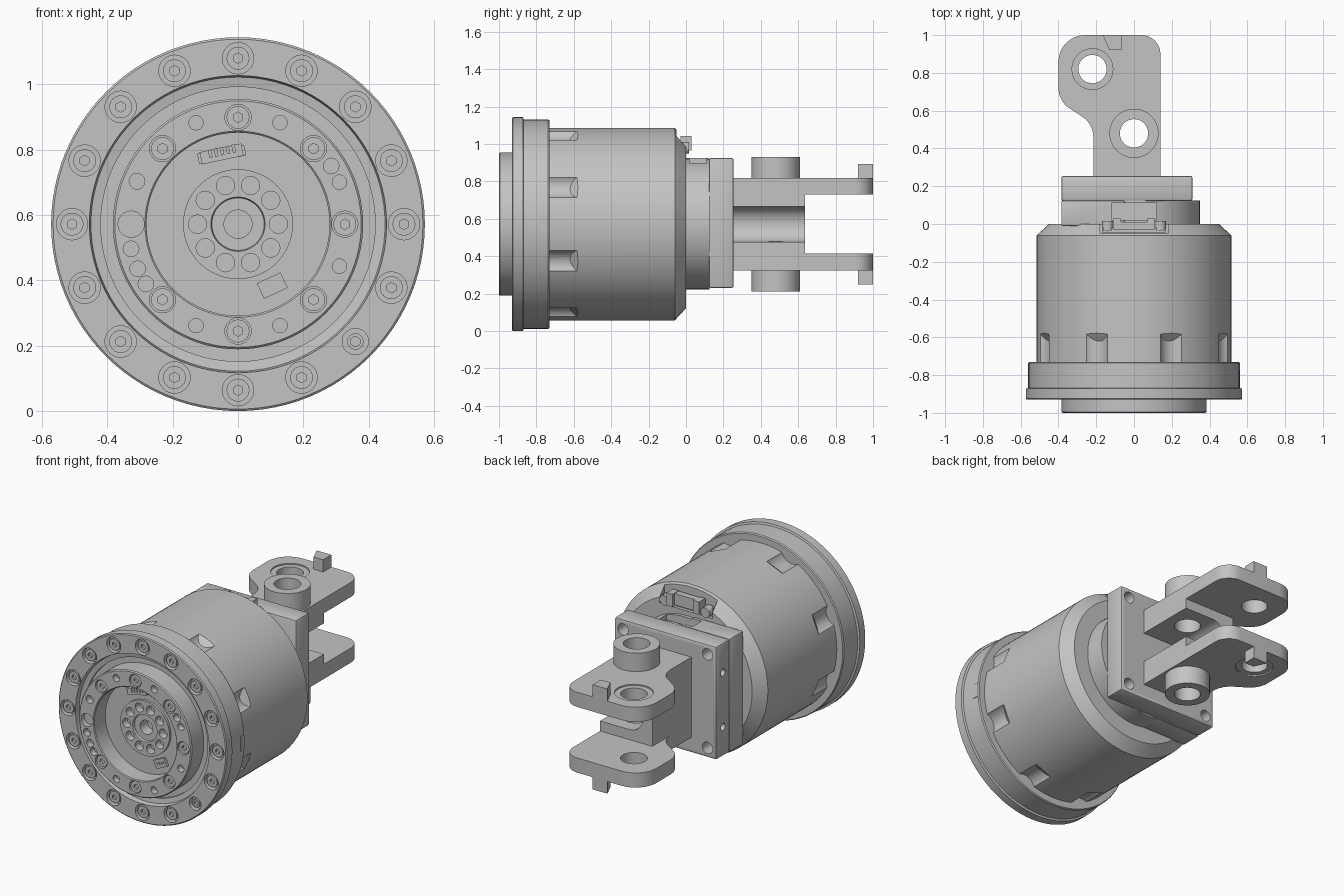
import bpy, bmesh
from math import sin, cos, pi, tan, atan2, radians
from mathutils import Matrix, Vector

if "Cube" in bpy.data.objects:
    bpy.data.objects.remove(bpy.data.objects["Cube"])

ZC = 0.572  # height of the motor axis
TURN = {"X": Matrix.Rotation(pi / 2, 4, "Y"), "Y": Matrix.Rotation(pi / 2, 4, "X"), "Z": Matrix()}

metal = bpy.data.materials.new("plain_grey")
metal.use_nodes = True
metal.diffuse_color = (0.55, 0.55, 0.55, 1)
metal.node_tree.nodes["Principled BSDF"].inputs["Base Color"].default_value = (0.55, 0.55, 0.55, 1)


def finish(bm, name):
    bmesh.ops.recalc_face_normals(bm, faces=bm.faces)
    mesh = bpy.data.meshes.new(name)
    bm.to_mesh(mesh)
    bm.free()
    mesh.materials.append(metal)
    ob = bpy.data.objects.new(name, mesh)
    bpy.context.collection.objects.link(ob)
    return ob


def add_cyl(bm, centre, r, depth, axis="Y", seg=32):
    return bmesh.ops.create_cone(bm, cap_ends=True, segments=seg, radius1=r, radius2=r, depth=depth,
                                 matrix=Matrix.Translation(centre) @ TURN[axis])["verts"]


def add_box(bm, x, y, z, roll=0):
    mid = Vector((sum(x) / 2, sum(y) / 2, sum(z) / 2))
    size = Matrix.Diagonal((x[1] - x[0], y[1] - y[0], z[1] - z[0], 1))
    bmesh.ops.create_cube(bm, size=1, matrix=Matrix.Translation(mid) @ Matrix.Rotation(roll, 4, "Y") @ size)


def add_prism(bm, points, vec):
    face = bm.faces.new([bm.verts.new(p) for p in points])
    top = bmesh.ops.extrude_face_region(bm, geom=[face])["geom"]
    bmesh.ops.translate(bm, vec=vec, verts=[v for v in top if isinstance(v, bmesh.types.BMVert)])


def box(name, x, y, z, bevel=0.0):
    bm = bmesh.new()
    add_box(bm, x, y, z)
    if bevel:
        bmesh.ops.bevel(bm, geom=bm.edges[:], offset=bevel, segments=2, affect="EDGES", profile=0.5)
    return finish(bm, name)


def lathe(name, profile, seg=96):
    bm = bmesh.new()
    verts = [bm.verts.new((r, y, ZC)) for r, y in profile]
    edges = [bm.edges.new(p) for p in zip(verts, verts[1:])]
    bmesh.ops.spin(bm, geom=verts + edges, cent=(0, 0, ZC), axis=(0, 1, 0), angle=2 * pi, steps=seg)
    bmesh.ops.remove_doubles(bm, verts=bm.verts, dist=1e-4)
    return finish(bm, name)


def cut(ob, cutter, keep=False):
    mod = ob.modifiers.new("cut", "BOOLEAN")
    mod.operation, mod.solver, mod.object = "DIFFERENCE", "EXACT", cutter
    bpy.context.view_layer.objects.active = ob
    bpy.ops.object.modifier_apply(modifier=mod.name)
    if not keep:
        bpy.data.objects.remove(cutter)


def polar(r, degrees, y):
    a = radians(degrees)
    return Vector((r * cos(a), y, ZC + r * sin(a)))


def rounded(corners, steps=8):
    """Outline with every (x, y, radius) corner rounded."""
    out = []
    for i, (x, y, r) in enumerate(corners):
        p = Vector((x, y))
        if r == 0:
            out.append(p)
            continue
        a = (Vector(corners[i - 1][:2]) - p).normalized()
        b = (Vector(corners[(i + 1) % len(corners)][:2]) - p).normalized()
        half = a.angle(b) / 2
        c = p + (a + b).normalized() * (r / sin(half))
        start, end = p + a * (r / tan(half)) - c, p + b * (r / tan(half)) - c
        first = atan2(start.y, start.x)
        sweep = (atan2(end.y, end.x) - first + pi) % (2 * pi) - pi
        angles = [first + sweep * k / steps for k in range(steps + 1)]
        out += [c + Vector((r * cos(t), r * sin(t))) for t in angles]
    return out


# Motor can with slant-ended scallops at the front and a pocket for the rear socket
can = lathe("motor_can", [(0, 0), (.45, 0), (.515, -.06), (.515, -.74), (0, -.74)])
bm = bmesh.new()
for k in range(8):
    for v in add_cyl(bm, polar(.565, 22.5 + 45 * k, -.68), .08, .12):
        if v.co.y > -.68:
            out_dir = polar(1, 22.5 + 45 * k, 0) - Vector((0, 0, ZC))
            v.co.y += (out_dir.dot(v.co - Vector((0, 0, ZC))) - .485) * 1.4
add_box(bm, (-.18, .18), (-.05, .1), (.95, 1.2))
cut(can, finish(bm, "cutter"))

# Front flange with counterbored screw holes
flange = lathe("front_flange", [(0, -.73), (.555, -.73), (.56, -.737), (.56, -.868), (.572, -.872),
                                (.572, -.925), (.566, -.93), (.455, -.93), (.45, -.9), (.42, -.895),
                                (.42, -.88), (.37, -.88), (.37, -.8), (0, -.8)])
bm = bmesh.new()
for k in range(16):
    add_cyl(bm, polar(.508, 22.5 * k, -.93), .04 if k == 14 else .048, .07)
cut(flange, finish(bm, "cutter"))

# Output hub with recessed face, centre boss and holes
hub = lathe("output_hub", [(0, -.79), (.383, -.79), (.383, -.994), (.377, -1), (.285, -1), (.28, -.995),
                           (.28, -.89), (.168, -.89), (.168, -.905), (.083, -.905), (.08, -.89),
                           (.043, -.89), (.043, -.82), (0, -.82)])
bm = bmesh.new()
for k in range(8):
    add_cyl(bm, polar(.327, 45 * k, -1), .04, .06)
    if k not in (3, 4):
        add_cyl(bm, polar(.336, 22.5 + 45 * k, -1), .022, .08, seg=20)
for k in range(10):
    add_cyl(bm, polar(.124, 36 * k, -.9), .028, .08, seg=20)
for angle in (32, 157, 193, 204, 213):
    add_cyl(bm, polar(.336, angle, -1), .024, .08, seg=20)
cut(hub, finish(bm, "cutter"))

# Screw heads with hexagon sockets
heads, sockets = bmesh.new(), bmesh.new()
spots = [polar(.508, 22.5 * k, -.91) for k in range(16)]
spots += [polar(.327, 45 * k, -.98) for k in range(8) if k != 4]
for k, spot in enumerate(spots):
    add_cyl(heads, spot, .025 if k == 14 else .035, .026, seg=24)
    add_cyl(sockets, spot - Vector((0, .014, 0)), .016, .03, seg=6)
cut(finish(heads, "screw_heads"), finish(sockets, "cutter"))

# Small sockets on the hub face
bm = bmesh.new()
roll = radians(-12)
add_box(bm, (-.115, .015), (-.915, -.885), (.768, .806), roll)
add_box(bm, (-.122, -.1), (-.905, -.885), (.757, .79), roll)
add_box(bm, (0, .022), (-.905, -.885), (.78, .813), roll)
for k in range(5):
    add_box(bm, (-.09 + .018 * k, -.08 + .018 * k), (-.92, -.89), (.775 + .004 * k, .8 + .004 * k), roll)
finish(bm, "upper_socket")
bm = bmesh.new()
add_box(bm, (.065, .145), (-.907, -.885), (.358, .41), radians(-25))
for k in range(4):
    add_box(bm, (.082 + .014 * k, .088 + .014 * k), (-.911, -.9), (.37 + .006 * k, .385 + .006 * k), radians(-25))
finish(bm, "lower_socket")

# Rear socket clip and the side key
bm = bmesh.new()
add_box(bm, (-.17, .17), (-.045, -.02), (.94, 1.0))
add_box(bm, (-.09, .09), (-.03, .01), (.97, 1.04))
for s in (-1, 1):
    add_box(bm, sorted((s * .07, s * .11)), (-.03, .03), (.965, 1.043))
    add_cyl(bm, (s * .14, -.01, .98), .03, .05, seg=20)
finish(bm, "rear_socket")
box("side_key", (.5, .562), (-.775, -.74), (.53, .62))

# Rear neck between the motor and the mounting plate
round_neck = lathe("rear_neck", [(0, -.01), (.349, -.01), (.349, .125), (0, .125)])
neck = box("neck_block", (-.385, -.05), (-.01, .125), (.23, .925), .008)
pocket = box("cutter", (-.12, .12), (.02, .11), (.87, 1))
cut(neck, pocket, keep=True)
cut(round_neck, pocket)

# Mounting plate with corner and side holes
plate = box("mounting_plate", (-.385, .31), (.122, .255), (.23, .925), .012)
bm = bmesh.new()
for x in (-.325, .25):
    for z in (.29, .865):
        add_cyl(bm, (x, .25, z), .035, .16)
for z in (.41, .745):
    add_cyl(bm, (-.385, .19, z), .022, .08, "X", 20)
cut(plate, finish(bm, "cutter"))

# Channel-shaped bracket base, open to one side with a rounded inner groove
base = box("bracket_base", (-.215, .14), (.25, .635), (.335, .815))
bm = bmesh.new()
groove = rounded([(.3, .477, 0), (.3, .667, 0), (-.15, .667, .09), (-.15, .477, .09)])
add_prism(bm, [(x, .255, z) for x, z in groove], (0, .6, 0))
cut(base, finish(bm, "cutter"))

# Pin holes shared by the base, arms and bosses
bm = bmesh.new()
add_cyl(bm, (0, .48, ZC), .075, 2, "Z", 40)
add_cyl(bm, (-.22, .82, ZC), .075, 2, "Z", 40)
bores = finish(bm, "bore_cutter")
cut(base, bores, keep=True)

# Upper and lower fork arms, each with a boss, a shallow spot face and a stop tab
arm_outline = rounded([(-.215, .25, 0), (.14, .25, 0), (.14, 1, .1), (-.4, 1, .14),
                       (-.4, .65, .13), (-.215, .53, .13)])
for side, s in (("upper", 1), ("lower", -1)):
    z_in, z_out = ZC + s * .157, ZC + s * .247
    bm = bmesh.new()
    add_prism(bm, [(x, y, z_in) for x, y in arm_outline], (0, 0, z_out - z_in))
    arm = finish(bm, side + "_arm")
    cut(arm, bores, keep=True)
    bm = bmesh.new()
    add_cyl(bm, (-.22, .82, z_out), .108, .016, "Z", 40)
    cut(arm, finish(bm, "cutter"))
    bm = bmesh.new()
    add_cyl(bm, (0, .48, ZC + s * .285), .13, .15, "Z", 48)
    cut(finish(bm, side + "_boss"), bores, keep=True)
    bm = bmesh.new()
    tab = ((-.165, 1), (-.13, .92), (-.065, .92), (-.065, 1))
    add_prism(bm, [(x, y, z_out - s * .02) for x, y in tab], (0, 0, s * .095))
    finish(bm, side + "_stop_tab")
bpy.data.objects.remove(bores)

# Smooth the round surfaces and keep the edges crisp
bpy.ops.object.select_all(action="DESELECT")
for ob in bpy.context.scene.objects:
    if ob.type == "MESH":
        ob.select_set(True)
        bpy.context.view_layer.objects.active = ob
bpy.ops.object.shade_smooth_by_angle(angle=radians(30))
